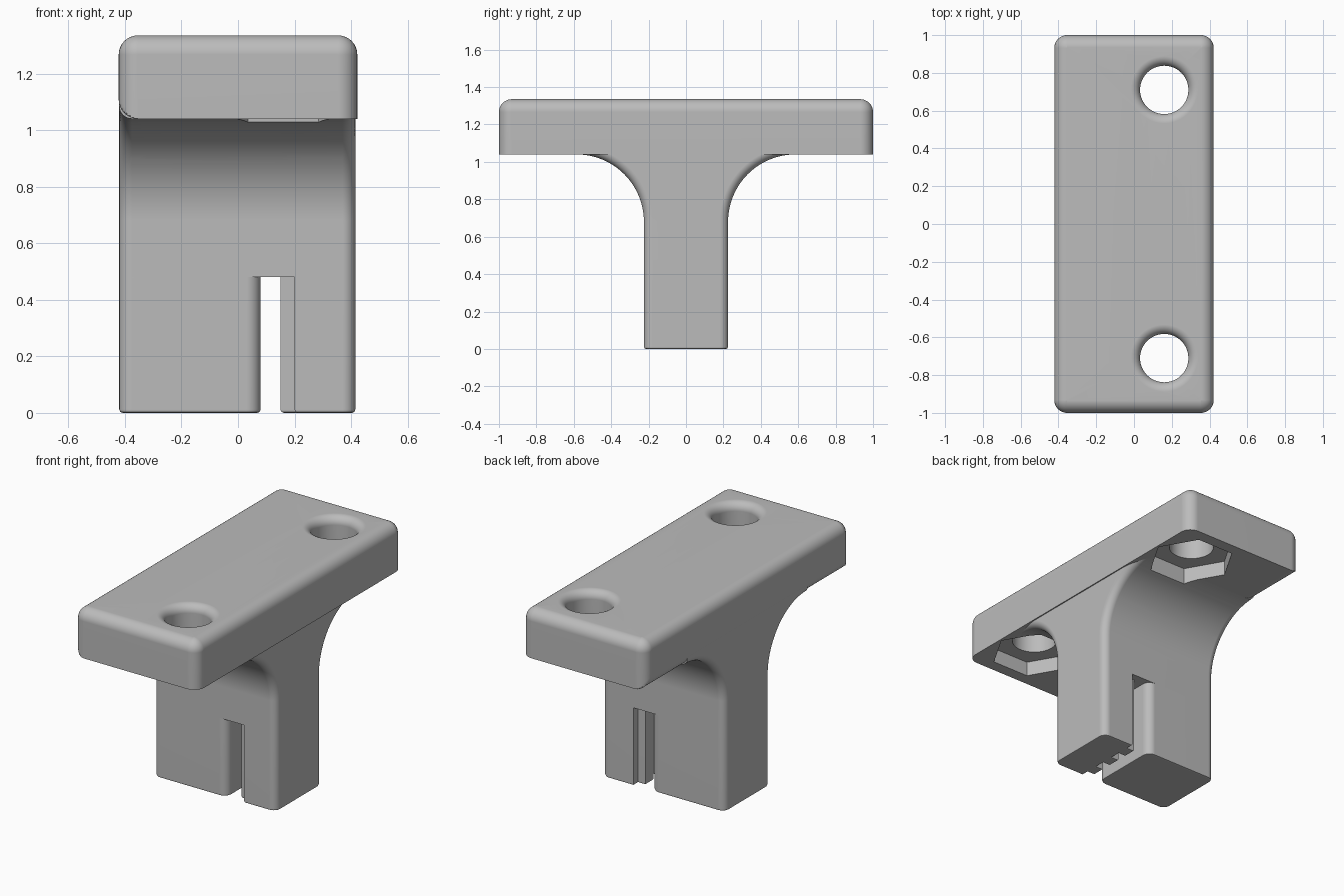
import bpy, bmesh
from math import sin, cos, sqrt, radians

cube = bpy.data.objects.get("Cube")
if cube:
    bpy.data.objects.remove(cube)

HALF_X, RIM, UNDER, TOP = 0.422, 0.068, 1.04, 1.335
STEM_L, STEM_R, STEM_Y, EDGE, FLARE = -0.42, 0.415, 0.225, 0.045, 0.36
SLOT_TOP, SLOT_L, SLOT_R, TOOTH_X = 0.48, 0.08, 0.2, 0.15
HOLE_X, HOLE_Y, HOLE_R, LIP = 0.16, 0.71, 0.128, 0.05
NUT_R, NUT_FLOOR = 0.25, 1.13

grey = bpy.data.materials.new("light_grey")
grey.use_nodes = True
grey.diffuse_color = (0.5, 0.5, 0.5, 1)
grey.node_tree.nodes["Principled BSDF"].inputs["Base Color"].default_value = (0.5, 0.5, 0.5, 1)


def arc(cx, cy, r, a0, a1, n):
    angles = [radians(a0 + (a1 - a0) * i / n) for i in range(n + 1)]
    return [(cx + r * cos(a), cy + r * sin(a)) for a in angles]


def circle(cx, cy, r, n):
    return arc(cx, cy, r, 0, 360, n)[:-1]


def at(points, z):
    return [(x, y, z) for x, y in points]


def loft(bm, rings):
    """Join closed rings of points with quads and return the rings of vertices."""
    rings = [[bm.verts.new(p) for p in ring] for ring in rings]
    for low, high in zip(rings, rings[1:]):
        for i in range(len(low)):
            bm.faces.new((low[i - 1], low[i], high[i], high[i - 1]))
    return rings


def fill(bm, loops):
    """Fill a flat outline that may have holes."""
    edges = [bm.edges.get((loop[i - 1], loop[i])) for loop in loops for i in range(len(loop))]
    bmesh.ops.triangle_fill(bm, use_beauty=True, edges=edges, normal=(0, 0, 1))


def make(name, bm):
    mesh = bpy.data.meshes.new(name)
    bm.to_mesh(mesh)
    bm.free()
    mesh.materials.append(grey)
    mesh.shade_smooth()
    mesh.set_sharp_from_angle(angle=radians(30))
    obj = bpy.data.objects.new(name, mesh)
    bpy.context.scene.collection.objects.link(obj)
    obj.modifiers.new("even_shading", 'WEIGHTED_NORMAL').keep_sharp = True


def rounded_box(x0, x1, half_y, r0, r1, inset=0):
    """Plan outline with its own corner radius on each x side."""
    a, b = r0 - inset, r1 - inset
    return (arc(x0 + r0, r0 - half_y, a, 180, 270, 8) + arc(x1 - r1, r1 - half_y, b, 270, 360, 8)
            + arc(x1 - r1, half_y - r1, b, 0, 90, 8) + arc(x0 + r0, half_y - r0, a, 90, 180, 8))


# Top plate: rounded lower edge on one long side, rounded rim on top
plan = rounded_box(-HALF_X, HALF_X, 1, RIM, RIM)
rows = []
for x, z in arc(RIM - HALF_X, UNDER + RIM, RIM, 270, 180, 8):
    rows.append([(max(px, x), py, z) for px, py in plan])
for i in range(9):
    a = radians(87 * i / 8)
    inset = RIM * (1 - cos(a))
    z = TOP - RIM + RIM * sin(a) / sin(radians(87))
    rows.append(at(rounded_box(-HALF_X, HALF_X, 1, RIM, RIM, inset), z))
bm = bmesh.new()
shell = loft(bm, rows)
top_loops, under_loops = [shell[-1]], [shell[0]]

# Bolt holes with a rounded lip and hexagonal nut pockets
for y in (-HOLE_Y, HOLE_Y):
    section = arc(HOLE_R + LIP, TOP - LIP, LIP, 90, 180, 8) + [(HOLE_R, NUT_FLOOR)]
    hole = loft(bm, [at(circle(HOLE_X, y, r, 48), z) for r, z in section])
    hexagon = circle(HOLE_X, y, NUT_R, 6)
    pocket = loft(bm, [at(hexagon, NUT_FLOOR), at(hexagon, UNDER)])
    fill(bm, [hole[-1], pocket[0]])
    top_loops.append(hole[0])
    under_loops.append(pocket[1])
fill(bm, top_loops)
fill(bm, under_loops)
bmesh.ops.recalc_face_normals(bm, faces=bm.faces[:])
make("plate", bm)

# Upper stem: rounded section swept up the flare into the plate
across = (arc(STEM_L + EDGE, EDGE, EDGE, 180, 270, 8)
          + arc(STEM_R - EDGE, EDGE, EDGE, 270, 360, 8))


def stem_ring(place):
    half = [(x, *place(depth)) for x, depth in across]
    return [(x, -y, z) for x, y, z in half] + half[::-1]


rings = [stem_ring(lambda d: (STEM_Y - d, SLOT_TOP))]
for i in range(25):
    a = radians(180 - 90 * i / 24)
    rings.append(stem_ring(lambda d: (STEM_Y + FLARE + (FLARE + d) * cos(a),
                                      UNDER - FLARE + (FLARE + d) * sin(a))))
rings.append([(x, y, UNDER + 0.08) for x, y, z in rings[-1]])
bm = bmesh.new()
loft(bm, rings)

# Clear the flare where the nut pockets run into it
for s in (-1, 1):
    sides = [(cos(radians(a)), sin(radians(a))) for a in range(30, 360, 60)]
    reach = NUT_R * sqrt(3) / 2
    for nx, ny in sides:
        faces = [f for f in bm.faces
                 if f.calc_center_median().z > 0.9 and f.calc_center_median().y * s > 0.2]
        parts = faces + list({e for f in faces for e in f.edges}) + list(
            {v for f in faces for v in f.verts})
        bmesh.ops.bisect_plane(bm, geom=parts, dist=0.00001, plane_no=(nx, ny, 0),
                               plane_co=(HOLE_X + nx * reach, s * HOLE_Y + ny * reach, 0))
    inside = []
    for f in bm.faces:
        c = f.calc_center_median()
        if all((c.x - HOLE_X) * nx + (c.y - s * HOLE_Y) * ny < reach for nx, ny in sides):
            inside.append(f)
    bmesh.ops.delete(bm, geom=inside, context='FACES')
rim = [e for e in bm.edges if e.is_boundary
       and all(0.9 < v.co.z < UNDER - 0.00001 for v in e.verts)]
walls = bmesh.ops.extrude_edge_only(bm, edges=rim)["geom"]
for v in walls:
    if isinstance(v, bmesh.types.BMVert):
        v.co.z = UNDER
bmesh.ops.recalc_face_normals(bm, faces=bm.faces[:])
make("upper_stem", bm)


def toothed_wall(inset=0):
    """Slot side of the toothed leg, from back to front."""
    points = [(SLOT_R + inset, STEM_Y - inset)]
    for y in (0.14, 0, -0.14):
        w = 0.04 - inset
        points += [(SLOT_R + inset, y + w), (TOOTH_X + inset, y + w),
                   (TOOTH_X + inset, y - w), (SLOT_R + inset, y - w)]
    return points + [(SLOT_R + inset, inset - STEM_Y)]


def toothed_leg(inset):
    r = EDGE - inset
    return (toothed_wall(inset) + arc(STEM_R - EDGE, EDGE - STEM_Y, r, 270, 360, 8)
            + arc(STEM_R - EDGE, STEM_Y - EDGE, r, 0, 90, 8))


def plain_leg(inset):
    return rounded_box(STEM_L, SLOT_L, STEM_Y, EDGE, 0.05, inset)


# Two legs either side of the belt slot, with softened feet
for name, outline in (("plain_leg", plain_leg), ("toothed_leg", toothed_leg)):
    bm = bmesh.new()
    feet = [(0.012, 0), (0.0035, 0.0035), (0, 0.012), (0, SLOT_TOP)]
    leg = loft(bm, [at(outline(inset), z) for inset, z in feet])
    bm.faces.new(leg[0][::-1])
    bmesh.ops.recalc_face_normals(bm, faces=bm.faces[:])
    make(name, bm)

# Ceiling of the slot
mouth = arc(SLOT_L - 0.05, STEM_Y - 0.05, 0.05, 90, 0, 8)
ceiling = [(x, -y) for x, y in mouth] + mouth[::-1] + toothed_wall()
bm = bmesh.new()
bm.faces.new([bm.verts.new(p) for p in at(ceiling, SLOT_TOP)])
make("slot_ceiling", bm)
